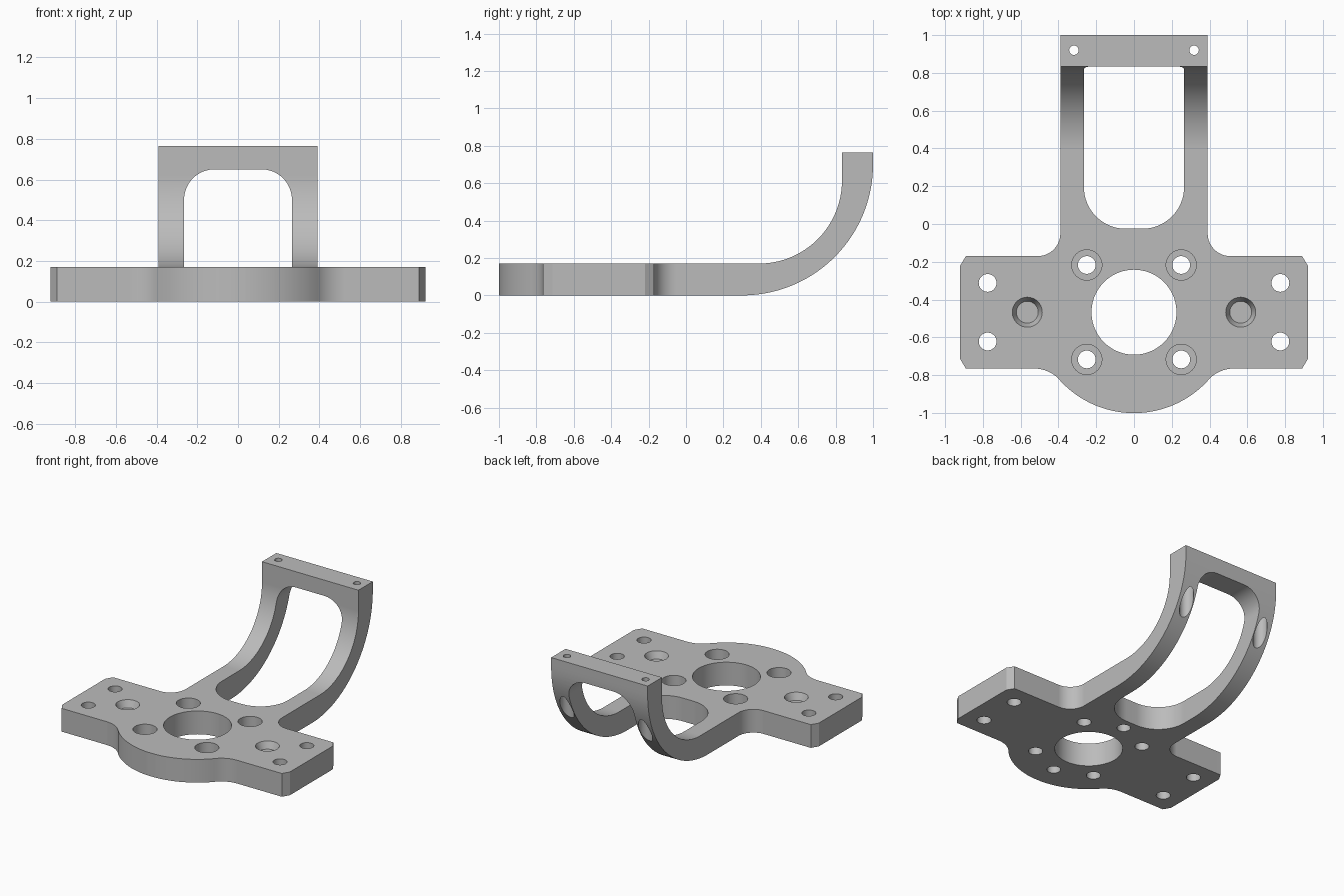
import bpy, bmesh
from math import pi, sin, cos, atan2, hypot
from mathutils import Vector

cube = bpy.data.objects.get("Cube")
if cube:
    bpy.data.objects.remove(cube, do_unlink=True)

grey = bpy.data.materials.new("machined grey")
grey.use_nodes = True
colour = (0.5, 0.5, 0.5, 1)
grey.diffuse_color = colour
grey.node_tree.nodes["Principled BSDF"].inputs["Base Color"].default_value = colour

THICK = 0.17
HUB_Y = -0.467


def arc(cx, cy, r, a0, a1, n=16):
    return [(cx + r * cos(a0 + (a1 - a0) * i / n), cy + r * sin(a0 + (a1 - a0) * i / n))
            for i in range(n + 1)]


def mirrored(half):
    """Close a right-hand outline, running front to back, with its left half."""
    return half + [(-x, y) for x, y in reversed(half) if abs(x) > 1e-5]


def finish(name, bm):
    bmesh.ops.recalc_face_normals(bm, faces=bm.faces[:])
    mesh = bpy.data.meshes.new(name)
    bm.to_mesh(mesh)
    bm.free()
    mesh.materials.append(grey)
    ob = bpy.data.objects.new(name, mesh)
    bpy.context.collection.objects.link(ob)
    return ob


def prism(name, points, place, push):
    bm = bmesh.new()
    face = bm.faces.new([bm.verts.new(place(a, b)) for a, b in points])
    new = bmesh.ops.extrude_face_region(bm, geom=[face])["geom"]
    bmesh.ops.translate(bm, vec=Vector(push),
                        verts=[v for v in new if isinstance(v, bmesh.types.BMVert)])
    return finish(name, bm)


def drill(x, y, z0, z1, r0, r1=None, n=40):
    bm = bmesh.new()
    bmesh.ops.create_cone(bm, cap_ends=True, segments=n, radius1=r0,
                          radius2=r0 if r1 is None else r1, depth=z1 - z0)
    bmesh.ops.translate(bm, vec=(x, y, (z0 + z1) / 2), verts=bm.verts[:])
    return finish("drill", bm)


def combine(target, tool, operation="DIFFERENCE"):
    mod = target.modifiers.new("cut", "BOOLEAN")
    mod.object, mod.operation, mod.solver = tool, operation, "EXACT"
    tool.hide_render = True
    bpy.context.view_layer.objects.active = target
    bpy.ops.object.modifier_apply(modifier=mod.name)
    bpy.data.objects.remove(tool, do_unlink=True)


# Side profile: flat plate sweeping up into the curved arm
side = ([(-1.0, 0), (0, 0)] + arc(0.3, 0.7, 0.7, -pi / 2, 0, 40)
        + [(1.0, 0.765), (0.834, 0.765)]
        + arc(0.39, THICK + 0.444, 0.444, 0, -pi / 2, 40) + [(-1.0, THICK)])
bracket = prism("mounting_bracket", side, lambda y, z: (-1, y, z), (2, 0, 0))

# Plan outline: round hub nose, chamfered wings and filleted neck
R, nose_y, wing_y, back_y = 0.53, -0.47, -0.765, -0.17
fx, fr = 0.53, 0.185
join = atan2(wing_y - fr - nose_y, fx)
half = (arc(0, nose_y, R + 0.001, -pi / 2, join, 24)
        + arc(fx, wing_y - fr, fr, join + pi, pi / 2)
        + [(0.89, wing_y), (0.92, wing_y + 0.05), (0.92, back_y - 0.05), (0.89, back_y)]
        + arc(0.51, back_y + 0.12, 0.12, -pi / 2, -pi) + [(0.39, 1.1)])
combine(bracket, prism("plan", mirrored(half), lambda x, y: (x, y, -0.1), (0, 0, 1)),
        "INTERSECT")

# Arm window: rounded slot through the floor, then rounded arch through the upright
slot = [(0, -0.025)] + arc(0.045, 0.195, 0.22, -pi / 2, 0) + [(0.265, 0.6)]
combine(bracket, prism("slot", mirrored(slot), lambda x, y: (x, y, -0.1), (0, 0, 0.72 - 0.12)))
arch = [(0.265, -0.1)] + arc(0.115, 0.5, 0.15, 0, pi / 2)
combine(bracket, prism("arch", mirrored(arch), lambda x, z: (x, 0.5, z), (0, 0.7, 0)))

# Hub bore and blind holes on the underside
combine(bracket, drill(0, HUB_Y, -0.1, 0.3, 0.225, n=72))
for y in (HUB_Y - 0.36, HUB_Y + 0.36):
    combine(bracket, drill(0, y, -0.1, 0.1, 0.045))

for s in (-1, 1):
    for d in (-1, 1):
        # Counterbored hub bolts and plain wing holes
        combine(bracket, drill(s * 0.25, HUB_Y + d * 0.25, -0.1, 0.3, 0.047))
        combine(bracket, drill(s * 0.25, HUB_Y + d * 0.25, 0.06, 0.3, 0.08))
        combine(bracket, drill(s * 0.775, HUB_Y + d * 0.155, -0.1, 0.3, 0.047))
    # Tapered blind seats on the wings
    combine(bracket, drill(s * 0.565, HUB_Y, 0.12, THICK + 0.02, 0.058, 0.088))
    # Screw holes in the top bar, counterbored from under the arm
    combine(bracket, drill(s * 0.318, 0.92, 0.2, 0.9, 0.025))
    combine(bracket, drill(s * 0.318, 0.92, 0.1, 0.6, 0.047))

# Smooth curves with crisp edges and flat faces
bpy.ops.object.select_all(action="DESELECT")
bracket.select_set(True)
bpy.context.view_layer.objects.active = bracket
bpy.ops.object.shade_smooth_by_angle(angle=pi / 7)
normals = bracket.modifiers.new("flat faces", "WEIGHTED_NORMAL")
normals.keep_sharp = True
